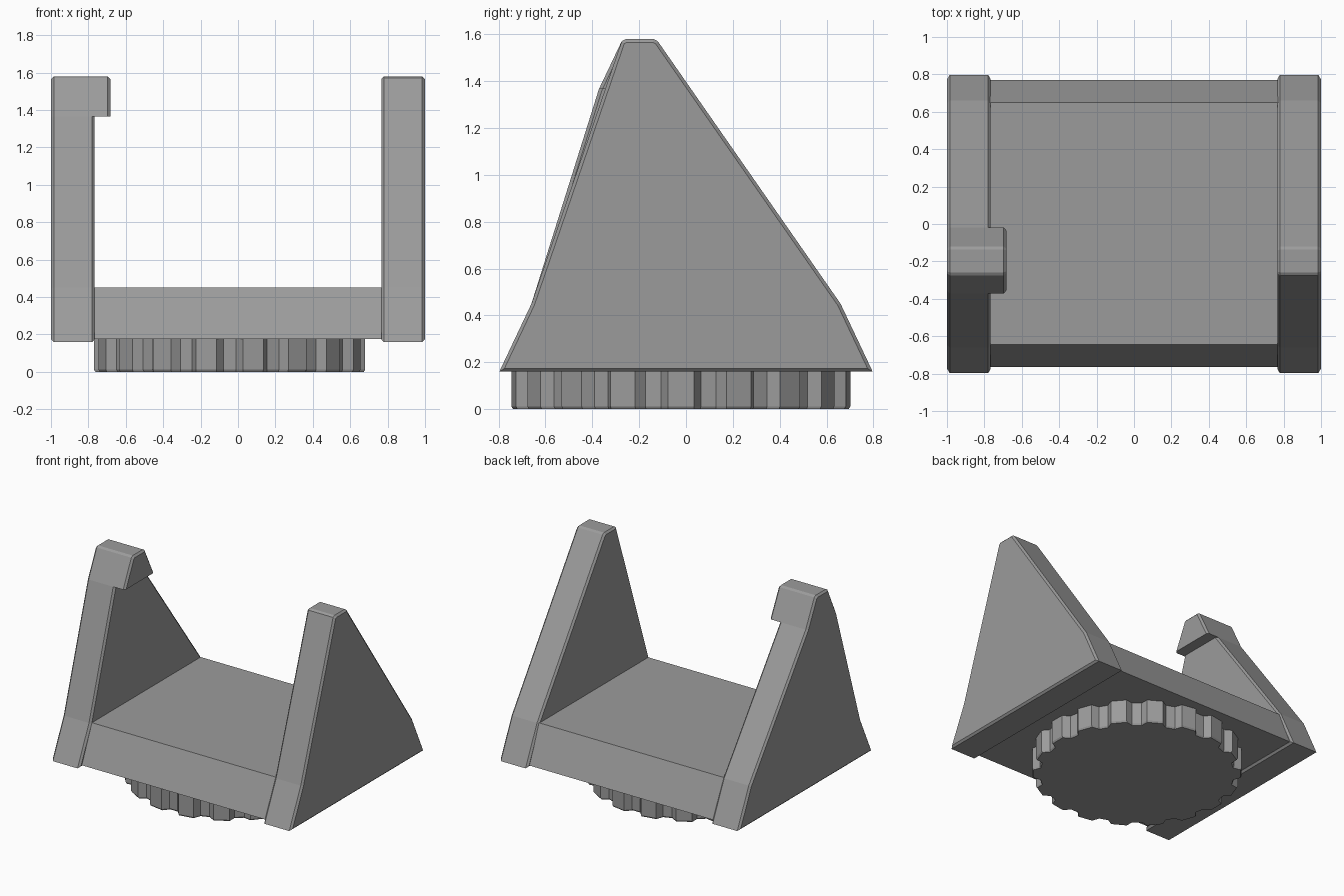
import bpy, bmesh, math
from mathutils import Vector

if "Cube" in bpy.data.objects:
    bpy.data.objects.remove(bpy.data.objects["Cube"])

# One dark grey for all parts
grey = bpy.data.materials.new("dark_grey")
grey.diffuse_color = (0.33, 0.33, 0.33, 1.0)
grey.use_nodes = True
grey.node_tree.nodes["Principled BSDF"].inputs["Base Color"].default_value = grey.diffuse_color


def loft(name, rings):
    """Join equal-length rings of points and cap both ends."""
    bm = bmesh.new()
    loops = [[bm.verts.new(p) for p in ring] for ring in rings]
    n = len(loops[0])
    for a, b in zip(loops, loops[1:]):
        for i in range(n):
            j = (i + 1) % n
            bm.faces.new((a[i], a[j], b[j], b[i]))
    bm.faces.new(loops[0])
    bm.faces.new(loops[-1])
    bmesh.ops.recalc_face_normals(bm, faces=bm.faces)
    mesh = bpy.data.meshes.new(name)
    bm.to_mesh(mesh)
    bm.free()
    mesh.materials.append(grey)
    obj = bpy.data.objects.new(name, mesh)
    bpy.context.collection.objects.link(obj)
    return obj


def inset(profile, d, fixed=None):
    """Mitred inward offset of a counter-clockwise profile; one edge may stay put."""
    pts = [Vector(p) for p in profile]
    n = len(pts)
    dirs = [(pts[(i + 1) % n] - pts[i]).normalized() for i in range(n)]
    result = []
    for i in range(n):
        a, b = dirs[i - 1], dirs[i]
        da = 0.0 if (i - 1) % n == fixed else d
        db = 0.0 if i == fixed else d
        na, nb = Vector((-a.y, a.x)), Vector((-b.y, b.x))
        det = na.x * nb.y - na.y * nb.x
        result.append((pts[i].x + (da * nb.y - db * na.y) / det,
                       pts[i].y + (na.x * db - nb.x * da) / det))
    return result


def prism_x(name, profile, x0, x1, chamfer0=0.0, chamfer1=0.0, fixed=None):
    """Extrude a (y, z) profile along x, with optional chamfered ends."""
    sections = [(x0 + chamfer0, profile), (x1 - chamfer1, profile)]
    if chamfer0:
        sections.insert(0, (x0, inset(profile, chamfer0, fixed)))
    if chamfer1:
        sections.append((x1, inset(profile, chamfer1, fixed)))
    return loft(name, [[(x, y, z) for y, z in p] for x, p in sections])


# Side plates: the left one flares out to match its hook
C = 0.014
foot = [(-0.66, 0.45), (-0.797, 0.16), (0.797, 0.16), (0.66, 0.45)]
crown = [(-0.12, 1.57), (-0.137, 1.58), (-0.258, 1.58), (-0.275, 1.57)]
prism_x("right_side_plate", foot + crown, 0.766, 0.999, C, C)
prism_x("left_side_plate", foot + [(-0.018, 1.366)] + crown + [(-0.372, 1.366)],
        -0.999, -0.766, C, C)

# Hook on the left plate's inner face, with a sharp underside
prism_x("hook", [(-0.372, 1.366), (-0.018, 1.366)] + crown, -0.79, -0.683, 0.0, C, fixed=0)

# Base block between the plates
prism_x("base_block", [(-0.765, 0.175), (0.77, 0.175), (0.65, 0.45), (-0.645, 0.45)],
        -0.775, 0.775)

# Toothed disc under the base
TEETH, OUTER, INNER = 18, 0.727, 0.68
CX, CY = -0.045, -0.022
pitch = 2 * math.pi / TEETH
tooth = [(-0.22, OUTER), (0.22, OUTER), (0.36, INNER), (0.64, INNER)]


def gear_ring(z, inner_scale):
    return [(CX + r * s * math.cos((k + t) * pitch),
             CY + r * s * math.sin((k + t) * pitch), z)
            for k in range(TEETH) for t, r in tooth
            for s in [inner_scale]]


loft("toothed_disc", [gear_ring(0.0, 0.99), gear_ring(0.012, 1.0), gear_ring(0.176, 1.0)])
